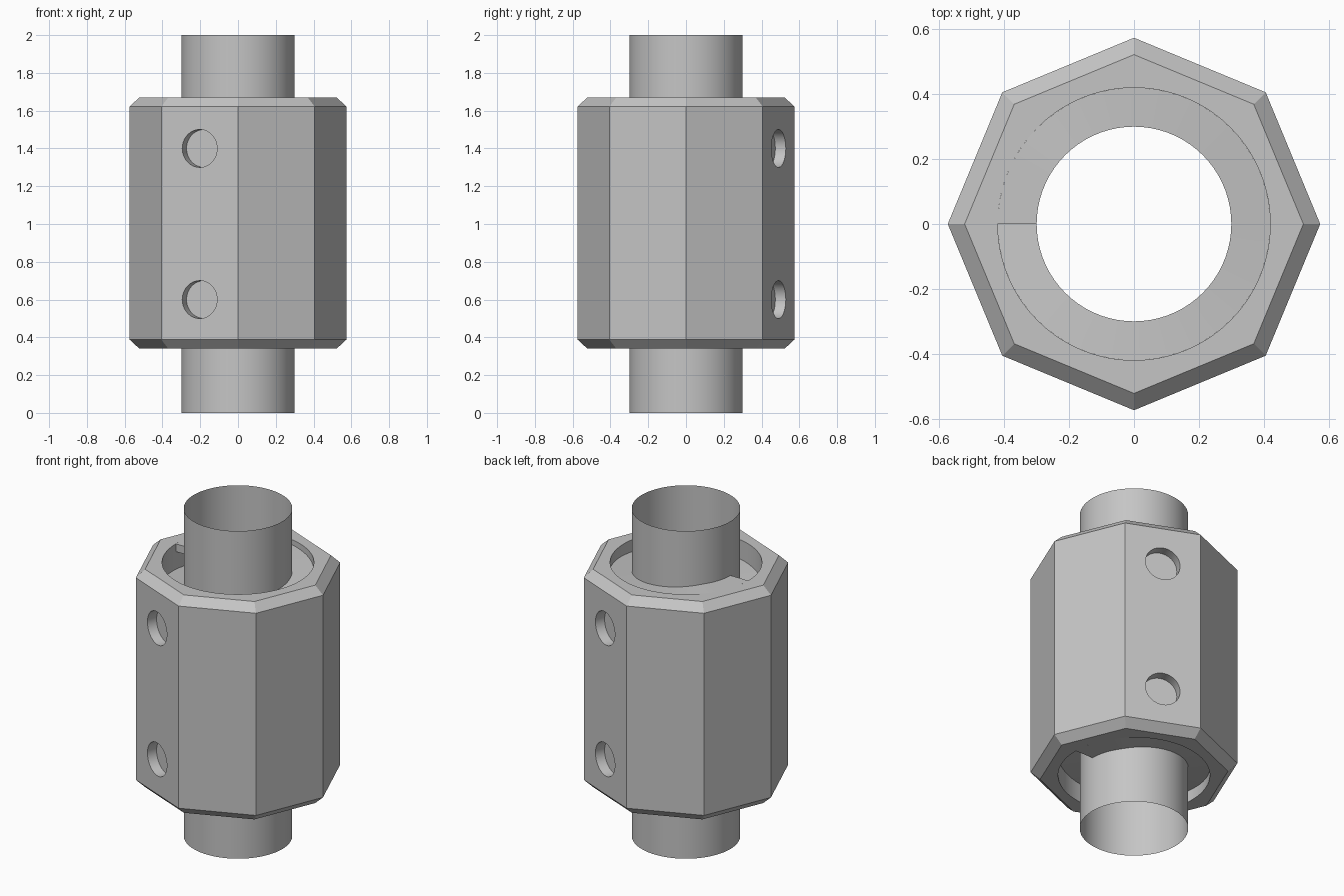
import bpy
import bmesh
from math import sin, cos, tau, pi, radians
from mathutils import Matrix

if "Cube" in bpy.data.objects:
    bpy.data.objects.remove(bpy.data.objects["Cube"], do_unlink=True)

GREY = (0.56, 0.56, 0.56, 1)
metal = bpy.data.materials.new("plain_grey")
metal.use_nodes = True
metal.diffuse_color = GREY
metal.node_tree.nodes["Principled BSDF"].inputs["Base Color"].default_value = GREY

BOTTOM, TOP = 0.34, 1.67
PIPE_R, BORE_R = 0.3, 0.42
APOTHEM = 0.574 * cos(pi / 8)


def finish(name, bm):
    bmesh.ops.recalc_face_normals(bm, faces=bm.faces)
    mesh = bpy.data.meshes.new(name)
    bm.to_mesh(mesh)
    bm.free()
    mesh.materials.append(metal)
    obj = bpy.data.objects.new(name, mesh)
    bpy.context.collection.objects.link(obj)
    return obj


def activate(obj):
    bpy.ops.object.select_all(action='DESELECT')
    obj.select_set(True)
    bpy.context.view_layer.objects.active = obj


def smooth(obj):
    activate(obj)
    bpy.ops.object.shade_smooth_by_angle(angle=radians(30))


def lathe(name, profile, segments, capped=True, matrix=Matrix()):
    """Turn a list of (radius, height) points around z."""
    bm = bmesh.new()
    rings = [[bm.verts.new((r * cos(tau * i / segments), r * sin(tau * i / segments), z))
              for i in range(segments)] for r, z in profile]
    for a, b in zip(rings, rings[1:]):
        for i in range(segments):
            j = (i + 1) % segments
            bm.faces.new((a[i], a[j], b[j], b[i]))
    if capped:
        bm.faces.new(rings[0])
        bm.faces.new(rings[-1])
    bm.transform(matrix)
    return finish(name, bm)


def cut(target, cutter):
    mod = target.modifiers.new("cut", 'BOOLEAN')
    mod.operation = 'DIFFERENCE'
    mod.solver = 'EXACT'
    mod.object = cutter
    activate(target)
    bpy.ops.object.modifier_apply(modifier=mod.name)
    bpy.data.objects.remove(cutter, do_unlink=True)


# Eight-sided housing with chamfered ends
housing = lathe("housing", [(0.522, BOTTOM), (0.574, BOTTOM + 0.048),
                            (0.574, TOP - 0.048), (0.522, TOP)], 8)
cut(housing, lathe("bore_cutter", [(BORE_R, 0), (BORE_R, 2)], 96))

# Two blind round holes on each of two opposite sides
for angle in (67.5, 247.5):
    for z in (0.6, 1.4):
        place = (Matrix.Rotation(radians(angle), 4, 'Z')
                 @ Matrix.Translation((APOTHEM - 0.06, 0, z))
                 @ Matrix.Rotation(pi / 2, 4, 'Y'))
        cut(housing, lathe("hole_cutter", [(0.1, 0), (0.1, 0.3)], 48, matrix=place))
smooth(housing)

# Open thin-walled pipe through the middle
smooth(lathe("pipe", [(PIPE_R, 0), (PIPE_R, 2)], 96, capped=False))

# Square helical thread filling the gap, trimmed flush at both ends
TURNS, STEPS, THICK, OVERRUN = 7.5, 72, 0.065, 0.018
rise = TOP - BOTTOM + 2 * OVERRUN - THICK
bm = bmesh.new()
rows = []
count = int(TURNS * STEPS)
for k in range(count + 1):
    a = tau * k / STEPS
    low = BOTTOM - OVERRUN + rise * k / count
    z0, z1 = max(low, BOTTOM), min(low + THICK, TOP)
    rows.append([bm.verts.new((r * cos(a), r * sin(a), z)) for r, z in
                 ((PIPE_R, z0), (BORE_R, z0), (BORE_R, z1), (PIPE_R, z1))])
for a, b in zip(rows, rows[1:]):
    for i in range(4):
        j = (i + 1) % 4
        bm.faces.new((a[i], a[j], b[j], b[i]))
bm.faces.new(rows[0])
bm.faces.new(rows[-1])
smooth(finish("inner_thread", bm))
